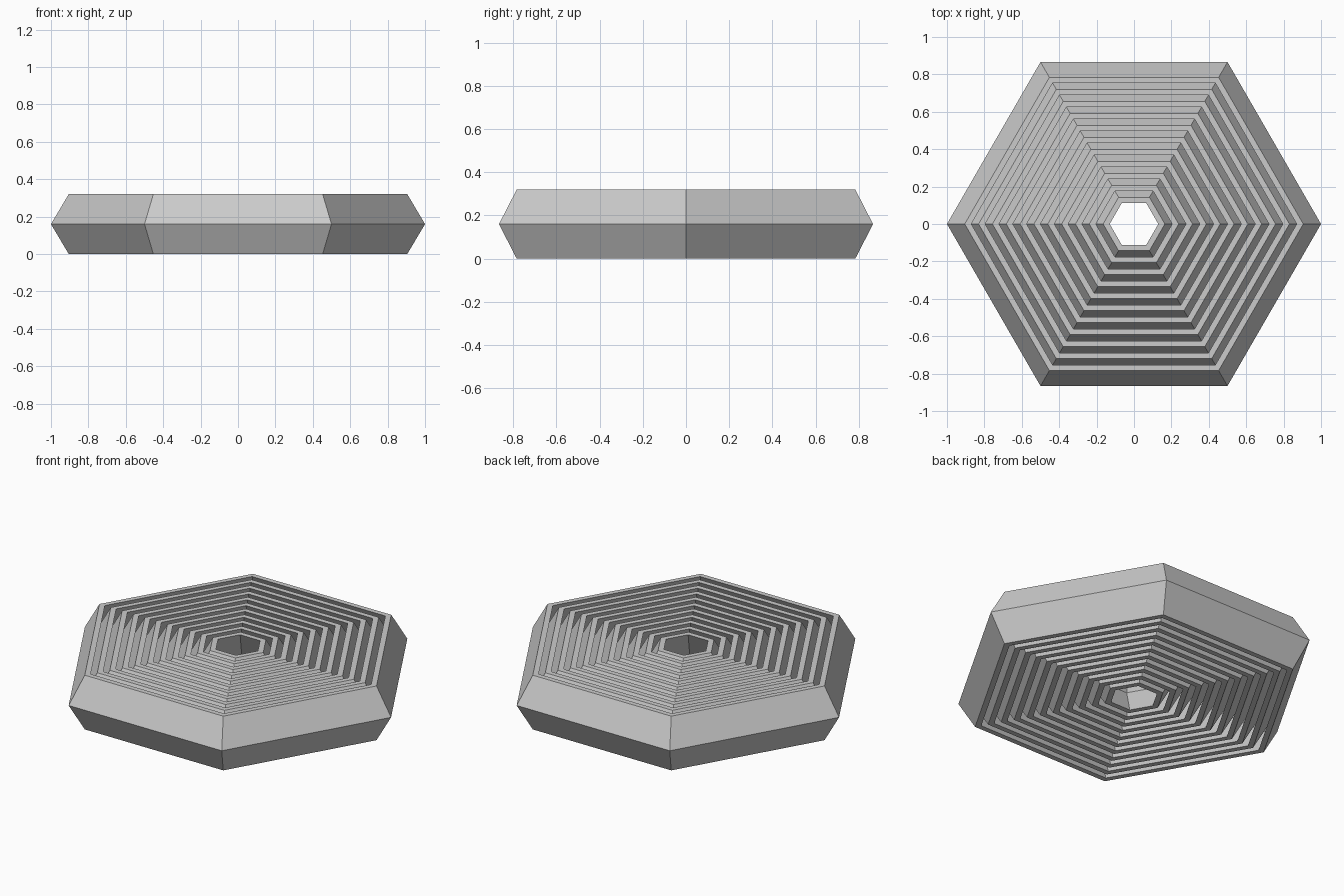
import bpy
import bmesh
from math import cos, sin, pi

RINGS = 11          # nested hexagonal rings
HEIGHT = 0.32
OUTER = 0.905       # corner radius of the largest ring at its rim
PITCH = 0.074       # spacing between rings
WALL = 0.035        # wall thickness measured at the corners
BULGE = 0.095       # how far the waist stands out beyond the rims

default = bpy.data.objects.get("Cube")
if default:
    bpy.data.objects.remove(default, do_unlink=True)

grey = bpy.data.materials.new("plain grey")
grey.use_nodes = True
colour = (0.6, 0.6, 0.6, 1)
grey.diffuse_color = colour
grey.node_tree.nodes["Principled BSDF"].inputs["Base Color"].default_value = colour


def hex_ring(name, rim):
    """Hexagonal ring with a chevron cross-section."""
    inner = rim - WALL
    profile = [(rim, 0), (rim + BULGE, HEIGHT / 2), (rim, HEIGHT),
               (inner, HEIGHT), (inner + BULGE, HEIGHT / 2), (inner, 0)]
    bm = bmesh.new()
    loops = [[bm.verts.new((r * cos(i * pi / 3), r * sin(i * pi / 3), z))
              for i in range(6)] for r, z in profile]
    for a, b in zip(loops, loops[1:] + loops[:1]):
        for i in range(6):
            j = (i + 1) % 6
            bm.faces.new((a[i], a[j], b[j], b[i]))
    bmesh.ops.recalc_face_normals(bm, faces=bm.faces)
    mesh = bpy.data.meshes.new(name)
    bm.to_mesh(mesh)
    bm.free()
    mesh.materials.append(grey)
    obj = bpy.data.objects.new(name, mesh)
    bpy.context.collection.objects.link(obj)


# Rings from the outermost inwards
for k in range(RINGS):
    hex_ring(f"hex_ring_{k + 1}", OUTER - k * PITCH)
